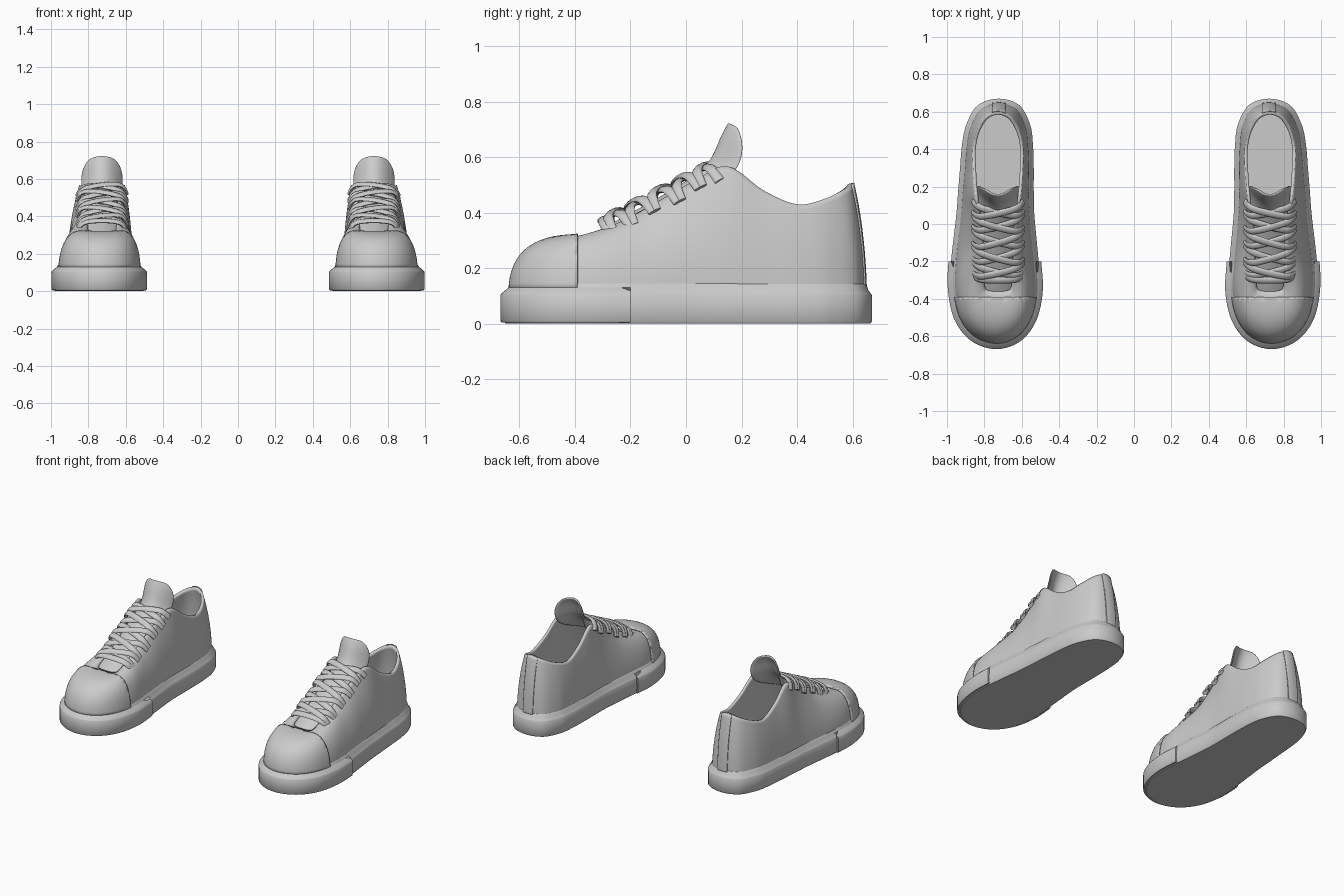
import bpy, bmesh, math
from mathutils import Vector

if "Cube" in bpy.data.objects:
    bpy.data.objects.remove(bpy.data.objects["Cube"])

XC = 0.727   # centre line of the right shoe; the left one is mirrored

# Half-ring stations from toe to heel:
# sole outer x, sole inner x, sole y, opening half width, opening y, opening z
STATIONS = [
    (0.735, 0.735, -0.655, 0.0, -0.36, 0.312),
    (0.86, 0.615, -0.615, 0.045, -0.357, 0.313),
    (0.945, 0.535, -0.51, 0.07, -0.335, 0.32),
    (0.98, 0.502, -0.36, 0.078, -0.24, 0.365),
    (0.978, 0.51, -0.2, 0.085, -0.13, 0.425),
    (0.95, 0.533, 0.05, 0.105, 0.03, 0.515),
    (0.94, 0.536, 0.18, 0.122, 0.15, 0.567),
    (0.93, 0.536, 0.3, 0.132, 0.28, 0.480),
    (0.92, 0.54, 0.42, 0.135, 0.40, 0.430),
    (0.897, 0.555, 0.53, 0.113, 0.50, 0.450),
    (0.835, 0.613, 0.635, 0.065, 0.575, 0.487),
    (0.722, 0.722, 0.67, 0.0, 0.60, 0.507),
]


def catmull(a, b, c, d, t):
    return tuple(0.5 * (2 * q + (r - p) * t + (2 * p - 5 * q + 4 * r - s) * t * t
                        + (3 * q - p - 3 * r + s) * t ** 3) for p, q, r, s in zip(a, b, c, d))


# Dense closed ring of (sole x, sole y, opening x, opening y, opening z)
ctrl = [(o, y, XC + h, ty, tz) for o, i, y, h, ty, tz in STATIONS]
ctrl += [(i, y, XC - h, ty, tz) for o, i, y, h, ty, tz in STATIONS[-2:0:-1]]
n = len(ctrl)
RING = [catmull(ctrl[k - 1], ctrl[k], ctrl[(k + 1) % n], ctrl[(k + 2) % n], s / 6)
        for k in range(n) for s in range(6)]


def sole_ring(off, z):
    pts = [Vector((r[0], r[1], z)) for r in RING]
    out = []
    for k, p in enumerate(pts):
        t = (pts[(k + 1) % len(pts)] - pts[k - 1]).normalized()
        out.append(p + Vector((t.y, -t.x, 0)) * off)
    return out


def upper_rings(rows=16):
    base = sole_ring(-0.024, 0.12)
    rings = []
    for j in range(rows + 1):
        t = j / rows
        ring = []
        for b, r in zip(base, RING):
            top = Vector(r[2:5])
            w = min(1, max(0, (-0.1 - top.y) / 0.25))
            k, c = 0.12 - 0.1 * w, 0.55 + 0.53 * w
            mid = b.lerp(top, k)
            mid.z = b.z + c * (top.z - b.z)
            ring.append(b * (1 - t) ** 2 + mid * 2 * t * (1 - t) + top * t * t)
        rings.append(ring)
    return rings


def finish(name, bm, solid=0, offset=-1, subsurf=0, angle=40):
    me = bpy.data.meshes.new(name)
    bm.to_mesh(me)
    bm.free()
    ob = bpy.data.objects.new(name, me)
    bpy.context.collection.objects.link(ob)
    bpy.ops.object.select_all(action='DESELECT')
    ob.select_set(True)
    bpy.context.view_layer.objects.active = ob
    bpy.ops.object.shade_smooth_by_angle(angle=math.radians(angle))
    if solid:
        m = ob.modifiers.new("thickness", 'SOLIDIFY')
        m.thickness, m.offset = solid, offset
    if subsurf:
        m = ob.modifiers.new("smooth", 'SUBSURF')
        m.levels = m.render_levels = subsurf
    m = ob.modifiers.new("pair", 'MIRROR')
    m.use_mirror_merge = False
    return ob


def loft(rings, caps=False, closed=True):
    bm = bmesh.new()
    vs = [[bm.verts.new(p) for p in ring] for ring in rings]
    for a, b in zip(vs, vs[1:]):
        for k in range(len(a) if closed else len(a) - 1):
            l = (k + 1) % len(a)
            bm.faces.new((a[k], a[l], b[l], b[k]))
    if caps:
        bm.faces.new(vs[0][::-1])
        bm.faces.new(vs[-1])
    bm.normal_update()
    return bm


def cut(bm, co, no):
    bmesh.ops.bisect_plane(bm, geom=bm.verts[:] + bm.edges[:] + bm.faces[:],
                           plane_co=co, plane_no=no, clear_outer=True)


# Sole with rounded foxing lip
SOLE = [(-0.006, 0), (0, 0.008), (0, 0.102), (-0.005, 0.11), (-0.012, 0.118), (-0.018, 0.135), (-0.026, 0.145)]
finish("sole", loft([sole_ring(o, z) for o, z in SOLE], caps=True), angle=50)

# Toe bumper wrapped around the front of the sole
bm = loft([sole_ring(o, z) for o, z in [(0, 0.004), (0.009, 0.004), (0.014, 0.01), (0.014, 0.102), (0.009, 0.11), (-0.015, 0.13)]])
cut(bm, (0, -0.2, 0), (0, 1, 0))
bmesh.ops.holes_fill(bm, edges=bm.edges[:], sides=0)
finish("toe_bumper", bm, solid=0.004)

# Upper, toe cap and heel strip share one surface
finish("upper", loft(upper_rings()), solid=0.016)
bm = loft(upper_rings())
cut(bm, (0, -0.39, 0), (0, 1, 0))
finish("toe_cap", bm, solid=0.009, offset=1)
bm = loft(upper_rings())
cut(bm, (0, 0.45, 0), (0, -1, 0))
cut(bm, (XC + 0.03, 0, 0), (1, 0, 0))
cut(bm, (XC - 0.04, 0, 0), (-1, 0, 0))
finish("heel_strip", bm, solid=0.006, offset=1)

# Tongue: centre y, z, edge y, z, half width
TONGUE = [(-0.42, 0.275, -0.42, 0.25, 0.08), (-0.25, 0.365, -0.24, 0.335, 0.09),
          (-0.05, 0.475, -0.03, 0.44, 0.1), (0.07, 0.555, 0.13, 0.5, 0.108),
          (0.105, 0.615, 0.195, 0.56, 0.112), (0.125, 0.67, 0.21, 0.635, 0.112),
          (0.15, 0.712, 0.195, 0.69, 0.085), (0.157, 0.722, 0.185, 0.708, 0.06)]
rows = [[(XC + u * h, y + (ey - y) * u * u, z + (ez - z) * u * u) for u in (-1, -0.66, -0.33, 0, 0.33, 0.66, 1)]
        for y, z, ey, ez, h in TONGUE]
finish("tongue", loft(rows, closed=False), solid=0.012, offset=0, subsurf=2, angle=60)


# Laces: flat oval ribbons crossing over the throat
NORMAL = Vector((0, -0.469, 0.883))


def lace(name, y0, y1, lift):
    path = []
    for k in range(21):
        u = k / 10 - 1
        y = y0 + (y1 - y0) * (0.5 + 0.5 * u)
        h = lift + 0.035 - 0.018 * u * u - 0.05 * abs(u) ** 8
        path.append(Vector((XC + 0.132 * u, y, 0.32 + 0.515 * (y + 0.335))) + NORMAL * h)
    rings = []
    for k, p in enumerate(path):
        t = (path[min(k + 1, 20)] - path[max(k - 1, 0)]).normalized()
        side = NORMAL.cross(t).normalized()
        up = t.cross(side)
        rings.append([p + side * 0.02 * math.cos(a) + up * 0.010 * math.sin(a)
                      for a in (math.tau * i / 10 for i in range(10))])
    finish(name, loft(rings, caps=True), angle=60)


EYELETS = [-0.285, -0.215, -0.13, -0.045, 0.035, 0.105]
lace("lace_bar", EYELETS[0], EYELETS[0], 0)
for i, (a, b) in enumerate(zip(EYELETS, EYELETS[1:])):
    s = 0.007 if i % 2 else -0.003
    lace(f"lace_rising_{i}", a + 0.01, b, s)
    lace(f"lace_falling_{i}", b, a + 0.01, 0.004 - s)
